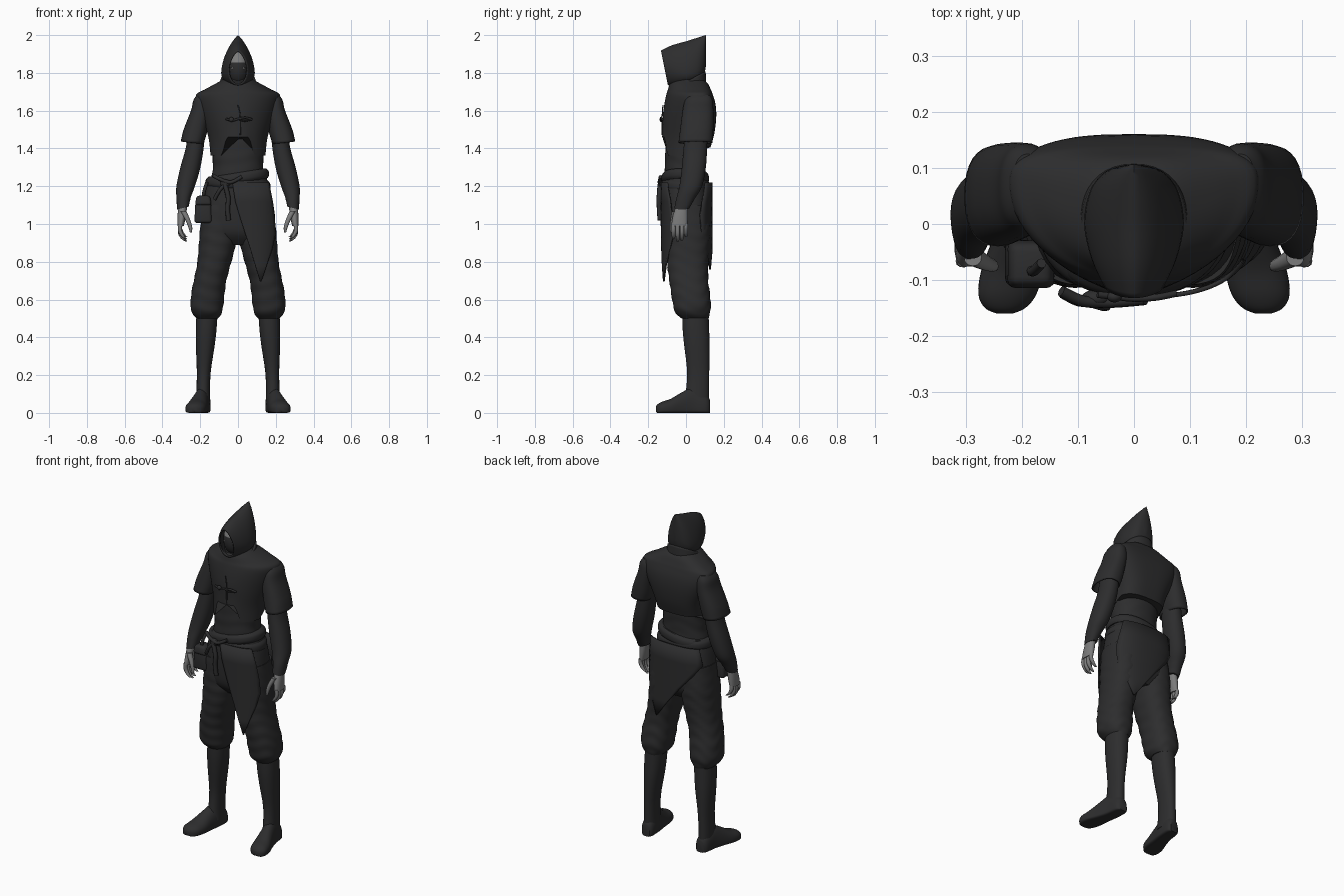
import bpy, bmesh, math
from mathutils import Vector


def material(name, r, g, b):
    m = bpy.data.materials.new(name)
    m.diffuse_color = (r, g, b, 1)
    return m


DARK = material("charcoal cloth", 0.026, 0.026, 0.027)
SKIN = material("grey skin", 0.2, 0.2, 0.2)
WHITE = material("eye white", 0.8, 0.8, 0.8)


def smooth_path(rows, sub):
    """Catmull-Rom refinement of a list of tuples."""
    out = []
    for i in range(len(rows) - 1):
        a, b, c, d = (rows[max(i - 1, 0)], rows[i], rows[i + 1], rows[min(i + 2, len(rows) - 1)])
        for k in range(sub):
            t = k / sub
            out.append(tuple(q + 0.5 * t * (r - p + t * (2*p - 5*q + 4*r - s + t * (3*(q - r) + s - p)))
                             for p, q, r, s in zip(a, b, c, d)))
    return out + [rows[-1]]


def finish(name, bm, mat, mirror=False, thick=0):
    bmesh.ops.recalc_face_normals(bm, faces=bm.faces)
    me = bpy.data.meshes.new(name)
    bm.to_mesh(me)
    bm.free()
    me.materials.append(mat)
    ob = bpy.data.objects.new(name, me)
    bpy.context.collection.objects.link(ob)
    if thick:
        s = ob.modifiers.new("thickness", 'SOLIDIFY')
        s.thickness = thick
    if mirror:
        ob.modifiers.new("mirror", 'MIRROR')
    return ob


def loft(name, rings, mat=DARK, n=32, pf=2.2, pb=2.2, axis='z', warp=None, fold=0,
         caps=(True, True), sub=4, **kw):
    """Rings are (centre x, height along axis, half width, low side, middle, high side)."""
    bm = bmesh.new()
    prev = None
    rows = smooth_path(rings, sub)
    for i, (cx, w, rx, f, m, b) in enumerate(rows):
        loop = []
        for k in range(n):
            a = 2 * math.pi * k / n
            c, s = math.cos(a), math.sin(a)
            e = 2 / (pb if s > 0 else pf)
            g = 1 + fold * math.sin(w * 85 + 2.2 * math.sin(2 * a + 1) + 1.5 * math.sin(3 * a))
            u = cx + g * rx * math.copysign(abs(c) ** e, c)
            v = m + g * ((b - m) if s > 0 else (m - f)) * math.copysign(abs(s) ** e, s)
            p = (u, v, w) if axis == 'z' else (u, w, v)
            loop.append(bm.verts.new(warp(*p) if warp else p))
        if prev:
            for k in range(n):
                bm.faces.new((prev[k], prev[(k + 1) % n], loop[(k + 1) % n], loop[k]))
        if (i == 0 and caps[0]) or (i == len(rows) - 1 and caps[1]):
            bm.faces.new(loop)
        prev = loop
    return finish(name, bm, mat, **kw)


def ball(name, loc, size, mat=DARK, mirror=False):
    bm = bmesh.new()
    bmesh.ops.create_uvsphere(bm, u_segments=32, v_segments=20, radius=1)
    bmesh.ops.scale(bm, vec=size, verts=bm.verts)
    bmesh.ops.translate(bm, vec=loc, verts=bm.verts)
    return finish(name, bm, mat, mirror)


def cord(name, pts, r):
    cu = bpy.data.curves.new(name, 'CURVE')
    cu.dimensions = '3D'
    cu.bevel_depth = r
    cu.bevel_resolution = 2
    cu.use_fill_caps = True
    pts = smooth_path(pts, 5)
    sp = cu.splines.new('POLY')
    sp.points.add(len(pts) - 1)
    for q, p in zip(sp.points, pts):
        q.co = (*p, 1)
    cu.materials.append(DARK)
    ob = bpy.data.objects.new(name, cu)
    bpy.context.collection.objects.link(ob)


def block(name, loc, size, bevel, taper=1.0):
    bm = bmesh.new()
    bmesh.ops.create_cube(bm, size=1)
    for v in bm.verts:
        k = taper if v.co.z > 0 else 1
        v.co = Vector((v.co.x * size[0] * k + loc[0], v.co.y * size[1] * k + loc[1], v.co.z * size[2] + loc[2]))
    bmesh.ops.bevel(bm, geom=bm.edges[:], offset=bevel, segments=3, affect='EDGES', profile=0.5)
    return finish(name, bm, DARK)


def flap(name, rows, depth, sign, cols=14):
    """Cloth panel wrapped round the hips; rows are (z, left x, right x)."""
    bm = bmesh.new()
    grid = []
    for z, l, r in rows:
        xs = [l + (r - l) * k / cols for k in range(cols + 1)]
        grid.append([bm.verts.new((x, sign * depth * (1 - min(abs(x) / 0.215, 1) ** 2.6) ** 0.4, z)) for x in xs])
    for a, b in zip(grid, grid[1:]):
        for k in range(cols):
            bm.faces.new((a[k], a[k + 1], b[k + 1], b[k]))
    return finish(name, bm, DARK, thick=0.008)


# Hood, head and collar
loft("hood", [(0, -.125, .052, 1.735, 1.82, 1.918), (0, -.07, .076, 1.73, 1.81, 1.945),
              (0, 0, .089, 1.735, 1.80, 1.967), (0, .06, .078, 1.75, 1.81, 1.986),
              (0, .094, .05, 1.79, 1.84, 1.997), (0, .106, .012, 1.84, 1.9, 2.0)],
     axis='y', pb=1.7, pf=2.2, caps=(False, True), thick=.009,
     warp=lambda x, y, z: (x, y - (z - 1.88) * .2 * max(0, -y) / .125, z))
head = ball("masked_head", (0, -.012, 1.825), (.066, .088, .1))
head.data.materials.append(SKIN)
for p in head.data.polygons:
    if p.center.z > 1.85 and p.center.y < 0:
        p.material_index = 1
ball("eye", (.025, -.089, 1.825), (.009, .004, .004), WHITE, mirror=True)
loft("neck_scarf", [(0, 1.62, .085, -.085, 0, .08), (0, 1.72, .075, -.08, 0, .075), (0, 1.80, .062, -.075, 0, .065)])
loft("collar", [(0, 1.665, .115, -.113, 0, .108), (0, 1.70, .104, -.108, 0, .107), (0, 1.755, .094, -.106, 0, .104)],
     caps=(False, False), thick=.011, n=40,
     warp=lambda x, y, z: (x, y, z + .5 * y - .06 * max(0, 1 - abs(x) / .06) * (y < 0)))


# Short jacket with raised hem at front and back
def hem(x, y, z):
    if z > 1.62:
        return x, y, z
    t = min(1, max(0, (.085 - abs(x)) / .025)) * .10 if y < 0 else min(1, y / .06) * .045
    return x, y, z + t * (1.62 - z) / .26


loft("jacket", [(0, 1.362, .146, -.126, .01, .13), (0, 1.45, .157, -.124, .03, .15),
                (0, 1.55, .188, -.122, .05, .16), (0, 1.63, .214, -.115, .065, .157),
                (0, 1.685, .221, -.104, .07, .142), (0, 1.71, .18, -.096, .06, .132),
                (0, 1.745, .115, -.085, .03, .115), (0, 1.765, .08, -.06, .02, .09)],
     n=64, pf=1.9, pb=3.0, warp=hem)
loft("sleeve", [(.19, 1.684, .026, .02, .07, .125), (.192, 1.655, .044, -.005, .07, .14),
                (.197, 1.60, .052, -.018, .06, .145), (.222, 1.51, .062, -.03, .055, .145),
                (.243, 1.43, .06, -.04, .05, .14)], pf=2.4, pb=2.4, caps=(True, False),
     warp=lambda x, y, z: (x, y, z + (.12 * (x - .24) if z < 1.5 else 0)), thick=.008, mirror=True)
cord("chest_toggle", [(-.065, -.126, 1.557), (-.03, -.13, 1.548), (0, -.133, 1.556), (.04, -.131, 1.562), (.075, -.124, 1.553)], .006)
cord("toggle_loop", [(.0, -.13, 1.555), (.035, -.13, 1.545), (.07, -.124, 1.553)], .004)
ball("toggle_knot", (-.035, -.13, 1.553), (.013, .01, .013))
cord("jacket_seam", [(0, -.122, 1.63), (.012, -.126, 1.57), (.012, -.126, 1.47)], .003)

# Arms and hands
loft("arm", [(.215, 1.54, .045, 0, .05, .115), (.228, 1.41, .047, -.012, .05, .112),
             (.252, 1.30, .053, -.022, .04, .105), (.277, 1.20, .049, -.035, .025, .085),
             (.288, 1.14, .038, -.05, .0, .05), (.291, 1.085, .031, -.062, -.02, .018)],
     warp=lambda x, y, z: (x, y, z + (.25 * (.29 - x) if z < 1.12 else 0)), mirror=True)
loft("palm", [(.292, 1.10, .024, -.052, -.02, .01), (.298, 1.04, .022, -.07, -.03, .01),
              (.304, .99, .017, -.078, -.035, .008)], SKIN, n=20, mirror=True)
for i, drop in enumerate((.0, -.012, -.008, .012)):
    y = -.066 + i * .022
    loft("finger", [(.305, 1.0, .011, y - .011, y, y + .011), (.307, .965 + drop, .011, y - .011, y, y + .011),
                    (.292, .935 + drop, .010, y - .01, y, y + .01), (.274, .92 + drop, .006, y - .006, y, y + .006)],
         SKIN, n=10, sub=3, mirror=True)
loft("thumb", [(.288, 1.065, .016, -.075, -.058, -.04), (.265, 1.02, .013, -.083, -.07, -.056),
               (.252, .98, .010, -.085, -.075, -.064), (.25, .955, .005, -.083, -.078, -.072)],
     SKIN, n=12, mirror=True)

# Waist wrap and sash
loft("waist_wrap", [(0, 1.22, .145, -.115, 0, .105), (0, 1.30, .133, -.112, 0, .10),
                    (0, 1.38, .136, -.11, 0, .104), (0, 1.50, .14, -.105, .02, .11)], fold=.008, n=40, sub=8)
for name, z, tilt, r in (("sash_upper", 1.245, .16, .158), ("sash_lower", 1.215, -.06, .166)):
    loft(name, [(0, z - .027, r, -.122, 0, .115), (0, z - .012, r + .006, -.13, 0, .122),
                (0, z + .012, r + .003, -.128, 0, .12), (0, z + .027, r - .012, -.116, 0, .108)],
         n=40, warp=lambda x, y, z, k=tilt: (x, y, z + k * x))
ball("sash_knot", (-.068, -.133, 1.215), (.026, .016, .022))
cord("sash_tail_long", [(-.07, -.138, 1.21), (-.052, -.143, 1.14), (-.055, -.142, 1.08), (-.05, -.138, 1.02)], .013)
cord("sash_tail_short", [(-.07, -.138, 1.21), (-.10, -.137, 1.175), (-.125, -.125, 1.13)], .010)
cord("sash_bow", [(-.13, -.12, 1.255), (-.09, -.138, 1.235), (-.04, -.14, 1.22), (.02, -.135, 1.25)], .010)

# Belt pouch
block("pouch", (-.184, -.07, 1.07), (.095, .085, .13), .016, .85)
block("pouch_lid", (-.184, -.072, 1.125), (.088, .09, .05), .014, .8)
cord("pouch_strap", [(-.165, -.07, 1.22), (-.18, -.085, 1.17), (-.184, -.08, 1.13)], .009)

# Baggy trousers
loft("trouser_seat", [(0, 1.25, .15, -.112, 0, .108), (0, 1.16, .174, -.12, 0, .12),
                      (0, 1.04, .187, -.12, 0, .13), (0, .95, .18, -.108, .01, .126),
                      (0, .89, .10, -.06, .01, .09)], pf=2.5, pb=2.5, n=40)
loft("trouser_leg", [(.10, 1.10, .085, -.11, 0, .12), (.106, .98, .094, -.112, .01, .128),
                     (.11, .89, .097, -.108, .01, .125), (.127, .79, .089, -.10, .015, .118),
                     (.148, .70, .086, -.088, .02, .118), (.159, .63, .088, -.078, .03, .126),
                     (.165, .56, .086, -.066, .03, .132), (.164, .525, .076, -.052, .035, .126),
                     (.162, .50, .056, -.025, .045, .118)],
     fold=.018, pf=2.3, pb=2.3, n=40, sub=5, mirror=True)
flap("front_flap", [(1.22, -.03, .165), (1.12, -.015, .185), (1.03, .012, .196), (.95, .038, .2),
                    (.87, .065, .183), (.78, .092, .152), (.695, .118, .124)], .134, -1)
flap("back_flap", [(1.22, -.165, .165), (1.12, -.18, .185), (1.05, -.13, .195), (.96, -.05, .19),
                   (.86, .03, .155), (.76, .105, .112)], .141, 1)

# Boots
loft("boot_shaft", [(.162, .56, .056, -.02, .05, .118), (.168, .45, .055, -.018, .05, .122),
                    (.173, .36, .05, -.010, .055, .125), (.181, .22, .037, .006, .06, .123),
                    (.184, .12, .036, .0, .06, .122), (.184, .05, .038, -.01, .05, .122)], mirror=True)
loft("boot_foot", [(.182, .126, .024, 0, .03, .07), (.184, .105, .038, 0, .03, .10),
                   (.19, .04, .042, 0, .03, .135), (.203, -.02, .047, 0, .03, .11),
                   (.217, -.08, .055, 0, .025, .075), (.226, -.125, .052, 0, .025, .06),
                   (.23, -.15, .036, 0, .022, .046), (.231, -.16, .014, .006, .02, .032)],
     axis='y', pf=5, pb=2.1, mirror=True)

# Smooth shading that keeps the cloth edges sharp
for ob in bpy.context.scene.objects:
    if ob.type == 'MESH':
        ob.select_set(True)
        bpy.context.view_layer.objects.active = ob
bpy.ops.object.shade_smooth_by_angle(angle=math.radians(45))
